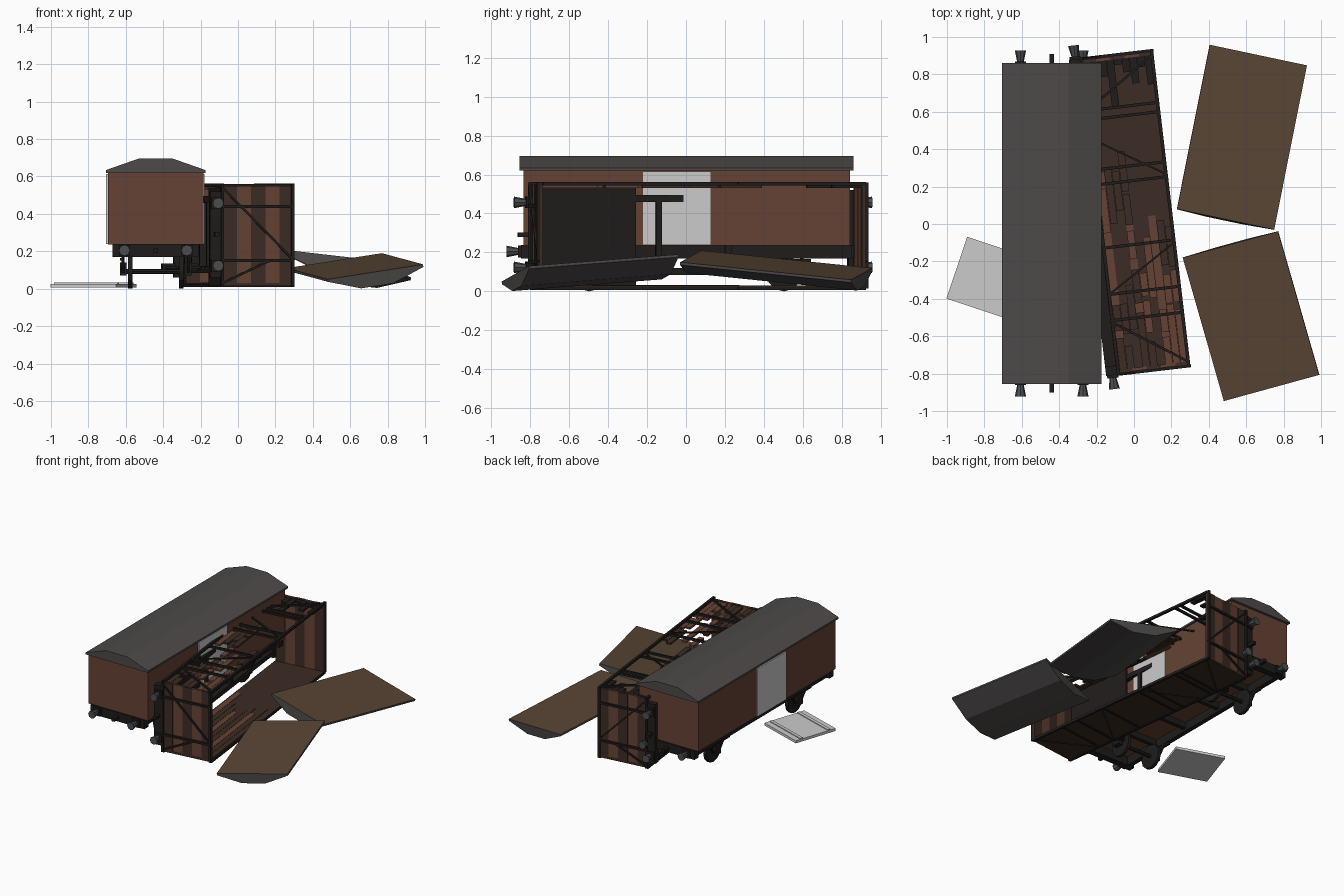
import bpy, bmesh, random
from math import radians, pi
from mathutils import Matrix, Vector

if "Cube" in bpy.data.objects:
    bpy.data.objects.remove(bpy.data.objects["Cube"])

random.seed(4)
I = Matrix.Identity(4)


def material(name, r, g, b):
    m = bpy.data.materials.new(name)
    m.diffuse_color = (r, g, b, 1)
    m.use_nodes = True
    m.node_tree.nodes["Principled BSDF"].inputs["Base Color"].default_value = m.diffuse_color
    return m


RUST = material("rust_brown", .13, .055, .035)
DARK = material("charred_wood", .045, .024, .017)
IRON = material("black_iron", .014, .012, .011)
ROOF = material("roof_felt", .075, .068, .066)
LINING = material("roof_lining", .10, .06, .035)
STEEL = material("dull_steel", .07, .075, .08)


def finish(name, bm, mats, M=I):
    bmesh.ops.recalc_face_normals(bm, faces=bm.faces)
    bm.transform(M)
    me = bpy.data.meshes.new(name)
    bm.to_mesh(me)
    bm.free()
    for m in mats:
        me.materials.append(m)
    ob = bpy.data.objects.new(name, me)
    bpy.context.collection.objects.link(ob)
    return ob


def box(name, x, y, z, mat=None, M=I):
    """Box from (min, max) ranges."""
    lo, hi = Vector((x[0], y[0], z[0])), Vector((x[1], y[1], z[1]))
    bm = bmesh.new()
    bmesh.ops.create_cube(bm, size=1, matrix=Matrix.Translation((lo + hi) / 2) @ Matrix.Diagonal((*(hi - lo), 1)))
    return finish(name, bm, [mat] if mat else [], M)


def bar(name, a, b, w, mat, M=I):
    """Square bar between two points."""
    a, b = Vector(a), Vector(b)
    d = b - a
    T = Matrix.Translation((a + b) / 2) @ d.to_track_quat('Z', 'Y').to_matrix().to_4x4()
    bm = bmesh.new()
    bmesh.ops.create_cube(bm, size=1, matrix=T @ Matrix.Diagonal((w, w, d.length, 1)))
    return finish(name, bm, [mat], M)


def disc(name, c, axis, r1, r2, depth, n, mat, M=I):
    T = Matrix.Translation(c) @ Vector(axis).to_track_quat('Z', 'Y').to_matrix().to_4x4()
    bm = bmesh.new()
    bmesh.ops.create_cone(bm, cap_ends=True, segments=n, radius1=r1, radius2=r2, depth=depth, matrix=T)
    return finish(name, bm, [mat], M)


def roof(name, length, M, under):
    """Faceted roof section, rim at z=0, running along +y."""
    prof = [(-.267, 0), (-.267, .014), (-.09, .076), (.09, .076), (.267, .014), (.267, 0)]
    bm = bmesh.new()
    f = bm.faces.new([bm.verts.new((x, 0, z)) for x, z in prof])
    ext = bmesh.ops.extrude_face_region(bm, geom=[f], use_keep_orig=True)
    bmesh.ops.translate(bm, vec=(0, length, 0), verts=[v for v in ext["geom"] if isinstance(v, bmesh.types.BMVert)])
    for f in bm.faces:
        f.material_index = int(all(v.co.z < .001 for v in f.verts))
    finish(name, bm, [ROOF, under], M)


def frame_from(p0, p1, p2):
    """Matrix with x along p0-p1 and y toward p2, centred on that edge."""
    p0, p1, p2 = map(Vector, (p0, p1, p2))
    x = (p1 - p0).normalized()
    y = p2 - (p0 if (p2 - p0).length < (p2 - p1).length else p1)
    z = x.cross(y).normalized()
    y = z.cross(x)
    R = Matrix((x, y, z)).transposed().to_4x4()
    return Matrix.Translation((p0 + p1) / 2) @ R


def underframe(prefix, M, wheels):
    """Chassis in upright coordinates: x across, y along, z up."""
    for s in (-1, 1):
        box(prefix + "_sole_bar", sorted((s * .205, s * .17)), (-.83, .83), (.17, .235), IRON, M)
        box(prefix + "_headstock", (-.23, .23), sorted((s * .80, s * .85)), (.17, .238), IRON, M)
        box(prefix + "_coupling_hook", (-.012, .012), sorted((s * .85, s * .905)), (.19, .215), IRON, M)
        for t in (-1, 1):
            box(prefix + "_buffer_base", (t * .167 - .03, t * .167 + .03), sorted((s * .85, s * .865)), (.175, .235), IRON, M)
            disc(prefix + "_buffer", (t * .167, s * .89, .205), (0, s, 0), .016, .03, .07, 8, STEEL, M)
            # axle guards and leaf springs
            box(prefix + "_axle_box", sorted((t * .155, t * .192)), (s * .5 - .03, s * .5 + .03), (.07, .14), IRON, M)
            box(prefix + "_leaf_spring", sorted((t * .17, t * .19)), (s * .5 - .14, s * .5 + .14), (.15, .165), IRON, M)
            for u in (-1, 1):
                bar(prefix + "_axle_guard", (t * .175, s * .5 + u * .03, .09), (t * .175, s * .5 + u * .1, .18), .014, IRON, M)
            if wheels:
                disc(prefix + "_wheel", (t * .136, s * .5, .092), (1, 0, 0), .092, .092, .024, 12, IRON, M)
        if wheels:
            disc(prefix + "_axle", (0, s * .5, .092), (1, 0, 0), .014, .014, .38, 8, IRON, M)
    for y in (-.5, -.18, .18, .5):
        box(prefix + "_cross_member", (-.17, .17), (y - .015, y + .015), (.19, .235), IRON, M)


# ---- Upright wagon
U = Matrix.Translation((-.44, .003, 0))
box("upright_body", (-.255, .255), (-.838, .838), (.236, .622), RUST, U)
box("upright_left_door", (-.267, -.25), (-.22, .13), (.24, .612), None, U)
box("upright_right_door", (.25, .262), (-.225, .122), (.24, .612), None, U)
roof("upright_roof_front", .805, Matrix.Translation((-.44, -.855, .62)), ROOF)
roof("upright_roof_back", .91, Matrix.Translation((-.44, -.05, .62)), ROOF)
underframe("upright", U, True)

# ---- Fallen door on the left
D = Matrix.Translation((-.772, -.292, 0)) @ Matrix.Rotation(radians(-18.5), 4, 'Z')
box("fallen_door", (-.185, .185), (-.174, .174), (.006, .026), None, D)
for y in (-.12, .12):
    box("fallen_door_rib", (-.18, .18), (y - .012, y + .012), (.026, .032), None, D)

# ---- Detached roof halves, lying crown down
roof("loose_roof_back", .90, frame_from((.75, -.03, .15), (.23, .08, .21), (.40, .96, .12)), LINING)
roof("loose_roof_front", .80, frame_from((.26, -.18, .11), (.77, -.04, .19), (.99, -.81, .13)), LINING)

# ---- Overturned wagon: local x is its height (open top at x=0), z its width
F = Matrix.Translation((.20, .085, 0)) @ Matrix.Rotation(radians(6.75), 4, 'Z')
H, L, Z0, Z1 = -.385, .845, .015, .56
box("fallen_ground_side", (H, 0), (-L, L), (Z0, .03), DARK, F)
box("fallen_floor_part", (H - .01, H + .005), (-L, -.30), (Z0, Z1 - .02), IRON, F)
# planked ends with posts and diagonal braces
for s in (-1, 1):
    edges = [Z0 + .01 + i * (Z1 - Z0 - .02) / 2 for i in range(3)]
    xs = [H + i * (-H) / 5 for i in range(6)]
    for i in range(5):
        box("fallen_end_plank", (xs[i], xs[i + 1]), sorted((s * (L - .02), s * (L - .003 * (i % 2)))), (edges[0], edges[2]),
            RUST if i % 2 else DARK, F)
    ye = s * (L + .004)
    for z in (.15, .44):
        bar("fallen_end_post", (H, ye, z), (0, ye, z), .016, IRON, F)
    bar("fallen_end_brace", (H, ye, .54), (0, ye, .15), .012, IRON, F)
    bar("fallen_end_brace", (H, ye, .03), (-.13, ye, .15), .012, IRON, F)
    for x in (H, -.007):
        bar("fallen_end_rail", (x, ye, Z0), (x, ye, Z1), .016, IRON, F)
# upper and lower side frames
for z in (Z0 + .002, Z1 - .007):
    for x in (H, -.007):
        bar("fallen_side_rail", (x, -L, z), (x, L, z), .018, IRON, F)
    for y in (-.56, -.42, -.17, .17, .25, .52, .57):
        bar("fallen_side_post", (H, y, z), (0, y, z), .016, IRON, F)
    for s in (-1, 1):
        bar("fallen_side_brace", (H, s * .57, z), (0, s * .83, z), .013, IRON, F)
        bar("fallen_side_brace", (H, s * .42, z), (0, s * .18, z), .010, IRON, F)
# broken planks still hanging on the upper side, denser toward the front
for i in range(9):
    x = H + .01 + i * .041
    y = -.83
    while y < (.12 if i < 5 else -.25):
        n = random.uniform(.12, .34)
        if random.random() < .68:
            box("broken_plank", (x, x + .039), (y, y + n), (Z1 - .03, Z1 - .016), random.choice([RUST, DARK, DARK]), F)
        y += n + random.uniform(0, .08)
    box("broken_plank_end", (x, x + .039), (.84 - random.uniform(.04, .3), .84), (Z1 - .03, Z1 - .016), IRON, F)
    # planks of the ground side, seen through the gaps
    box("inner_plank", (x, x + .039), (-.83, random.uniform(-.1, .25)), (.03, .034), DARK if i % 3 else RUST, F)
# chassis, turned so its up direction points to +x
T = F @ Matrix.Translation((H - .237, 0, .29)) @ Matrix.Rotation(pi / 2, 4, 'Y')
underframe("fallen", T, False)
